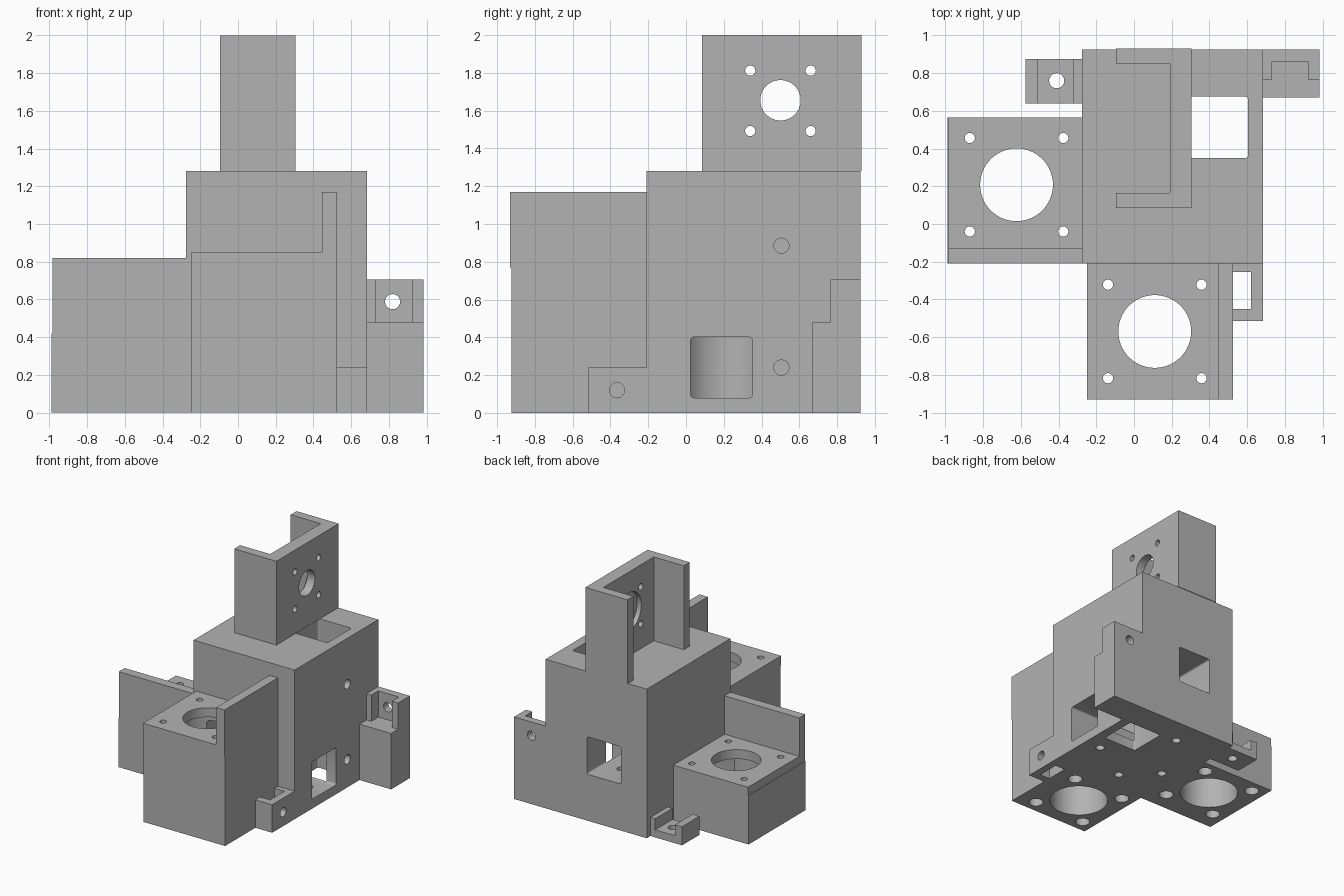
import bpy, bmesh
from math import pi
from mathutils import Matrix, Vector

old = bpy.data.objects.get("Cube")
if old:
    bpy.data.objects.remove(old, do_unlink=True)

grey = bpy.data.materials.new("light_grey")
grey.use_nodes = True
grey.diffuse_color = (0.45, 0.45, 0.45, 1)
grey.node_tree.nodes["Principled BSDF"].inputs["Base Color"].default_value = grey.diffuse_color


def make(bm, name):
    mesh = bpy.data.meshes.new(name)
    bm.to_mesh(mesh)
    bm.free()
    mesh.materials.append(grey)
    obj = bpy.data.objects.new(name, mesh)
    bpy.context.collection.objects.link(obj)
    return obj


def box(x0, x1, y0, y1, z0, z1, round_axis=None):
    """Box from its limits; edges along round_axis can be rounded."""
    bm = bmesh.new()
    bmesh.ops.create_cube(bm, size=1)
    low, high = Vector((x0, y0, z0)), Vector((x1, y1, z1))
    for v in bm.verts:
        v.co = Vector([low[i] if v.co[i] < 0 else high[i] for i in range(3)])
    if round_axis is not None:
        edges = [e for e in bm.edges
                 if abs((e.verts[0].co - e.verts[1].co).normalized()[round_axis]) > 0.9]
        bmesh.ops.bevel(bm, geom=edges, offset=0.015, segments=4,
                        profile=0.5, affect='EDGES')
    return make(bm, "helper_box")


def rod(axis, center, radius, start, end):
    """Cylinder along axis; center gives the other two coordinates in order."""
    bm = bmesh.new()
    bmesh.ops.create_cone(bm, cap_ends=True, segments=64 if radius > 0.1 else 32,
                          radius1=radius, radius2=radius, depth=end - start)
    turn = {0: Matrix.Rotation(pi / 2, 4, 'Y'), 1: Matrix.Rotation(pi / 2, 4, 'X'),
            2: Matrix.Identity(4)}[axis]
    place = list(center)
    place.insert(axis, (start + end) / 2)
    bm.transform(Matrix.Translation(place) @ turn)
    return make(bm, "helper_rod")


def part(name, solids, cutters=()):
    """Join the solids, take away the cutters and keep one clean object."""
    obj = solids[0]
    obj.name = name
    helpers = [(s, 'UNION') for s in solids[1:]] + [(c, 'DIFFERENCE') for c in cutters]
    for helper, operation in helpers:
        helper.hide_render = True
        mod = obj.modifiers.new(operation.lower(), 'BOOLEAN')
        mod.operation, mod.solver, mod.object = operation, 'EXACT', helper
    bpy.context.view_layer.update()
    mesh = bpy.data.meshes.new_from_object(
        obj.evaluated_get(bpy.context.evaluated_depsgraph_get()))
    obj.modifiers.clear()
    obj.data = mesh
    mesh.name = name
    mesh.materials.clear()
    mesh.materials.append(grey)
    for helper, _ in helpers:
        bpy.data.objects.remove(helper, do_unlink=True)
    bpy.ops.object.select_all(action='DESELECT')
    obj.select_set(True)
    bpy.context.view_layer.objects.active = obj
    bpy.ops.object.shade_smooth_by_angle(angle=0.5)
    return obj


# Three square channels that cross the body, one along each axis
def channel_x():
    return box(-0.62, 0.75, 0.025, 0.351, 0.08, 0.401, 0)


def channel_y():
    return box(-0.03, 0.291, -0.57, 1.0, 0.399, 0.72, 1)


def channel_z():
    return box(0.286, 0.605, 0.349, 0.675, -0.1, 1.4, 2)


# Motor bore, its wider pocket below, and four counterbored screw holes
def motor_cuts(cx, cy, plate_z):
    cuts = [rod(2, (cx, cy), 0.193, -0.1, plate_z + 0.2),
            rod(2, (cx, cy), 0.235, -0.1, plate_z)]
    for sx in (-1, 1):
        for sy in (-1, 1):
            spot = (cx + sx * 0.248, cy + sy * 0.248)
            cuts.append(rod(2, spot, 0.027, -0.1, plate_z + 0.2))
            cuts.append(rod(2, spot, 0.058, -0.1, plate_z))
    return cuts


# Main body with channels and set screw holes
screws = [rod(0, (0.505, z), 0.04, 0.5, 0.75) for z in (0.24, 0.885)]
screws += [rod(2, (x, 0.2), 0.036, -0.1, 0.1) for x in (-0.125, 0.53)]
screws += [rod(2, (0.13, y), 0.036, -0.1, 0.45) for y in (-0.04, 0.69)]
part("main_body", [box(-0.275, 0.685, -0.21, 0.925, 0, 1.28)],
     [channel_x(), channel_y(), channel_z()] + screws)

# Front motor mount: block, top plate and upright wall
part("front_motor_mount",
     [box(-0.25, 0.525, -0.925, -0.21, 0, 0.8),
      box(-0.25, 0.525, -0.932, -0.21, 0.77, 0.85),
      box(0.445, 0.525, -0.932, -0.21, 0.77, 1.17)],
     motor_cuts(0.11, -0.57, 0.77) + [channel_y()])

# Side motor mount: the same arrangement, lower and turned
part("side_motor_mount",
     [box(-0.99, -0.275, -0.21, 0.565, 0, 0.42),
      box(-0.985, -0.275, -0.21, 0.565, 0.41, 0.49),
      box(-0.985, -0.275, -0.21, -0.13, 0.41, 0.82)],
     motor_cuts(-0.623, 0.208, 0.41) + [channel_x()])

# Top bracket: channel-shaped upright with a motor hole and recess
holes = [rod(0, (0.5, 1.655), 0.107, 0.1, 0.4), rod(0, (0.5, 1.655), 0.165, 0.1, 0.23)]
holes += [rod(0, (0.5 + sy * 0.16, 1.652 + sz * 0.16), 0.027, 0.1, 0.4)
          for sy in (-1, 1) for sz in (-1, 1)]
part("top_bracket", [box(-0.095, 0.305, 0.085, 0.93, 1.28, 2)],
     [box(-0.2, 0.19, 0.165, 0.85, 1.2, 2.1)] + holes)

# Front switch tab: upright plate with two short walls
part("front_tab", [box(0.525, 0.685, -0.515, -0.21, 0, 0.24)],
     [box(0.4, 0.62, -0.45, -0.255, -0.1, 0.4), rod(0, (-0.365, 0.12), 0.04, 0.5, 0.8)])

# Side switch tab: flat plate with two short walls
part("side_tab", [box(-0.575, -0.275, 0.64, 0.875, 0, 0.16)],
     [box(-0.51, -0.32, 0.5, 1.0, 0.065, 0.3), rod(2, (-0.41, 0.76), 0.04, -0.1, 0.2)])

# Back switch tab: pocket on top of a solid post
part("back_tab", [box(0.685, 0.985, 0.67, 0.925, 0, 0.705)],
     [box(0.6, 1.1, 0.5, 0.765, 0.48, 0.9), box(0.73, 0.925, 0.5, 0.86, 0.48, 0.9),
      rod(1, (0.82, 0.588), 0.04, 0.7, 1.0)])
